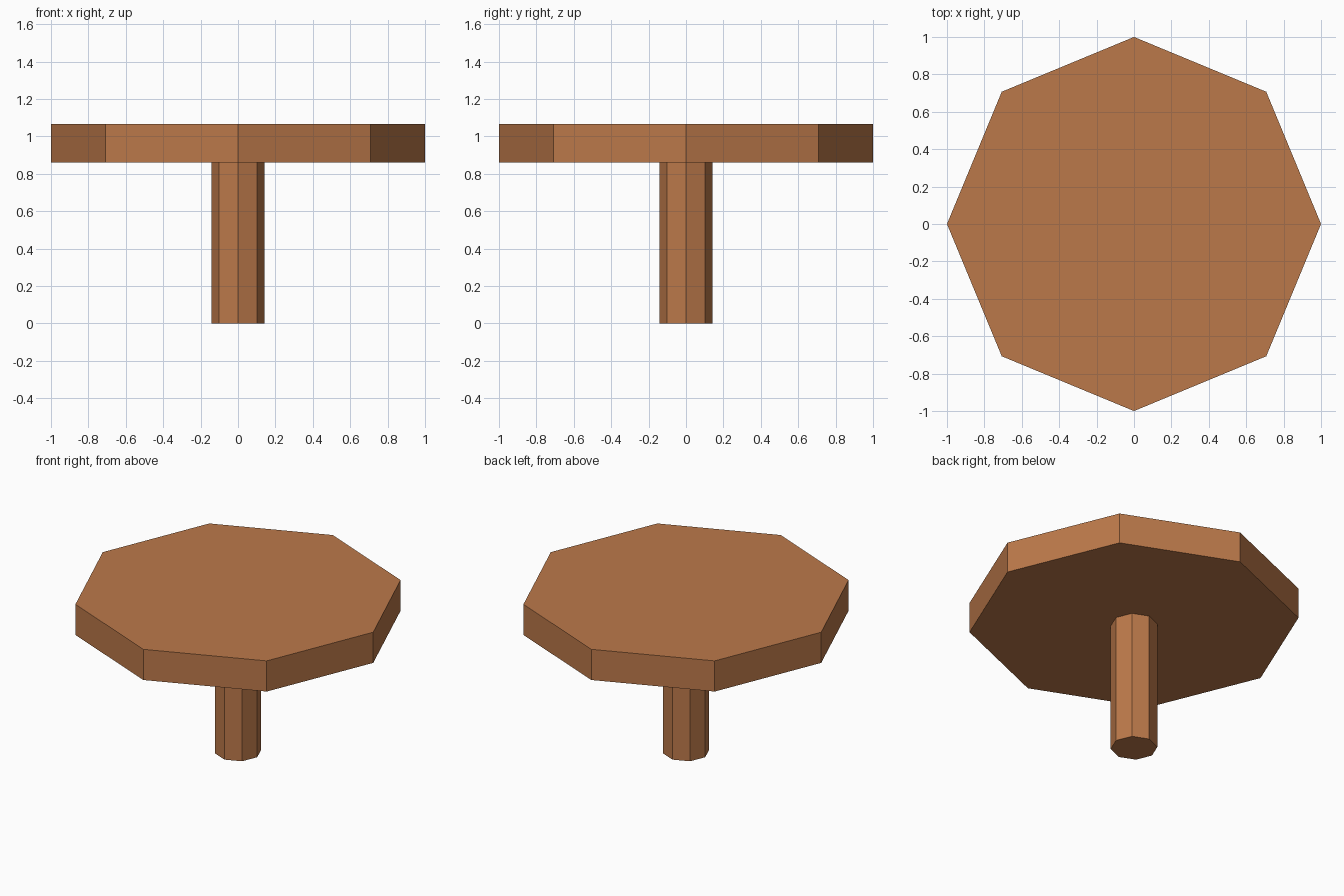
import bpy

if "Cube" in bpy.data.objects:
    bpy.data.objects.remove(bpy.data.objects["Cube"])

wood = bpy.data.materials.new("warm_wood")
wood.diffuse_color = (0.50, 0.19, 0.068, 1.0)
wood.use_nodes = True
wood.node_tree.nodes["Principled BSDF"].inputs["Base Color"].default_value = wood.diffuse_color


def octagon_prism(name, radius, bottom, top):
    """Flat-shaded eight-sided prism with corners on the x and y axes."""
    bpy.ops.mesh.primitive_cylinder_add(
        vertices=8, radius=radius, depth=top - bottom,
        location=(0, 0, (bottom + top) / 2))
    part = bpy.context.object
    part.name = name
    part.data.materials.append(wood)
    return part


# Central post
octagon_prism("table_leg", 0.142, 0.0, 0.86)
# Thick slab on top of the post
octagon_prism("table_top", 1.0, 0.86, 1.065)
